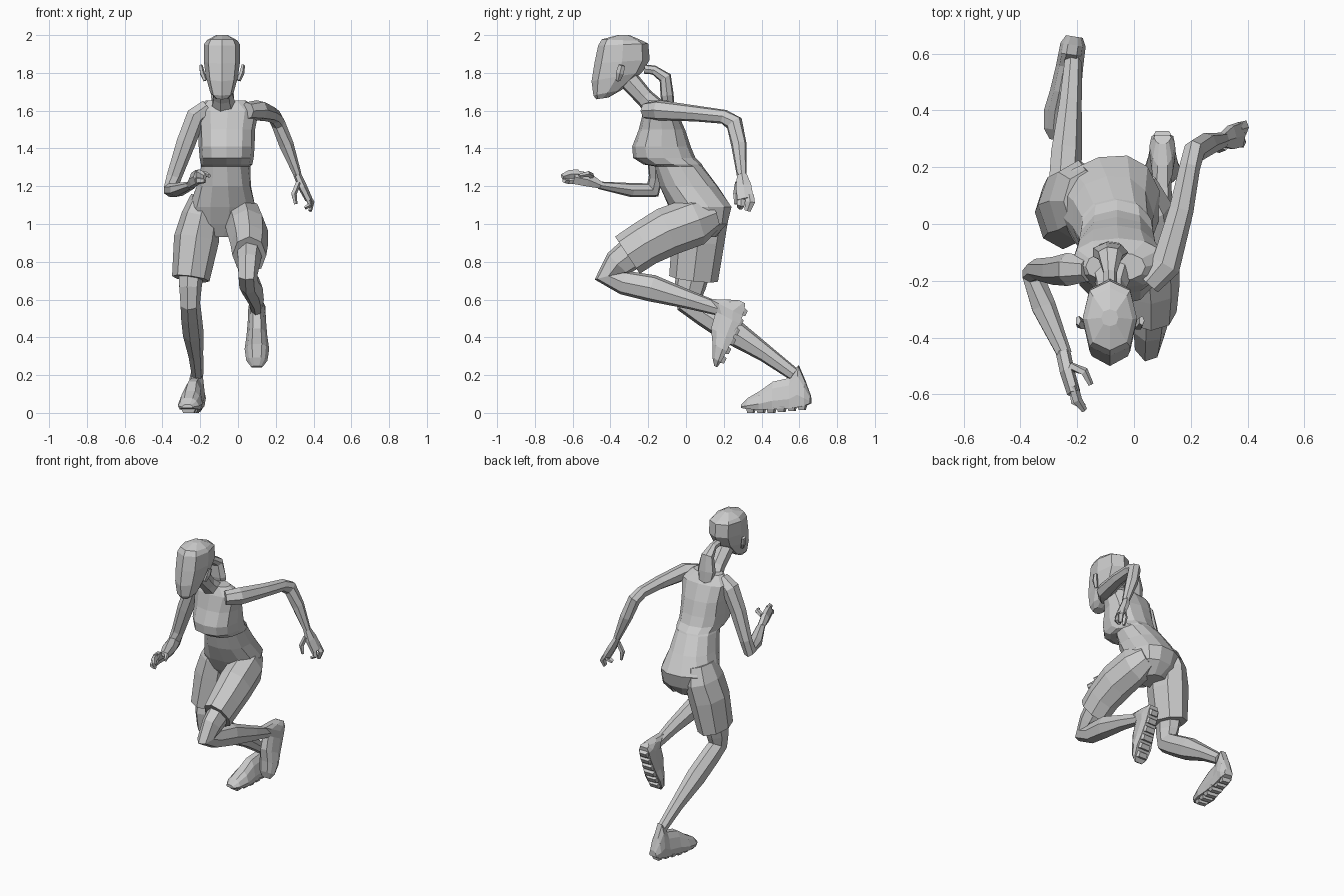
import bpy, bmesh, math
from mathutils import Vector, Matrix


def loft(name, rings):
    """Skin a list of equal-length point rings and close both ends."""
    bm = bmesh.new()
    vs = [[bm.verts.new(p) for p in r] for r in rings]
    n = len(vs[0])
    for a, b in zip(vs, vs[1:]):
        for i in range(n):
            j = (i + 1) % n
            bm.faces.new((a[i], a[j], b[j], b[i]))
    bm.faces.new(vs[0])
    bm.faces.new(vs[-1])
    bmesh.ops.recalc_face_normals(bm, faces=bm.faces)
    me = bpy.data.meshes.new(name)
    bm.to_mesh(me)
    bm.free()
    ob = bpy.data.objects.new(name, me)
    bpy.context.collection.objects.link(ob)
    return ob


def tube(name, pts, n=7, side=(1, 0, 0)):
    """Limb along points (x, y, z, radius along side, radius across)."""
    c = [Vector(p[:3]) for p in pts]
    rings = []
    for i, p in enumerate(pts):
        t = Vector()
        if i:
            t += (c[i] - c[i - 1]).normalized()
        if i < len(c) - 1:
            t += (c[i + 1] - c[i]).normalized()
        t.normalize()
        u = Vector(side)
        u = (u - t * u.dot(t)).normalized()
        v = t.cross(u)
        rings.append([c[i] + u * p[3] * math.cos(a) + v * p[-1] * math.sin(a)
                      for a in (2 * math.pi * k / n for k in range(n))])
    return loft(name, rings)


def stack(name, rows, n, power=1.0):
    """Rings (z, x centre, half width, front y, back y, twist, rise at the back)."""
    def soft(q):
        return math.copysign(abs(q) ** power, q) if abs(q) > 1e-6 else 0
    rings = []
    for z, cx, rx, y0, y1, tw, rise in rows:
        rot = Matrix.Rotation(math.radians(tw), 3, 'Z')
        mid = Vector((cx, (y0 + y1) / 2, z))
        rings.append([mid + rot @ Vector((rx * soft(math.sin(a)),
                                          -(y1 - y0) / 2 * soft(math.cos(a)),
                                          rise * (1 - math.cos(a)) / 2))
                      for a in (2 * math.pi * k / n for k in range(n))])
    return loft(name, rings)


# Torso, from crotch to shoulders
stack("torso", [
    (0.93, -0.08, 0.07, 0.00, 0.16, 0, 0),
    (1.00, -0.085, 0.16, -0.04, 0.215, 14, 0),
    (1.09, -0.085, 0.18, -0.09, 0.24, 14, 0),
    (1.20, -0.075, 0.145, -0.14, 0.17, 8, 0),
    (1.305, -0.065, 0.13, -0.165, 0.09, 3, 0),
    (1.315, -0.06, 0.136, -0.225, 0.085, 0, 0),
    (1.35, -0.06, 0.143, -0.28, 0.05, 0, 0),
    (1.41, -0.06, 0.148, -0.285, 0.025, 0, 0),
    (1.50, -0.06, 0.15, -0.25, -0.005, 0, 0),
    (1.60, -0.055, 0.165, -0.225, -0.05, 0, 0),
    (1.655, -0.065, 0.105, -0.20, -0.10, 0, 0)], 12, 0.85)

# Neck, head, ears and ponytail
tube("neck", [(-0.075, -0.15, 1.60, 0.08, 0.06), (-0.08, -0.22, 1.67, 0.055, 0.05),
              (-0.085, -0.31, 1.77, 0.057, 0.057)])
stack("head", [
    (1.66, -0.085, 0.035, -0.475, -0.41, 0, 0.01),
    (1.68, -0.085, 0.062, -0.49, -0.34, 0, 0.03),
    (1.755, -0.085, 0.085, -0.50, -0.23, 0, 0.05),
    (1.85, -0.085, 0.096, -0.485, -0.192, 0, 0.02),
    (1.945, -0.085, 0.096, -0.465, -0.20, 0, 0.01),
    (1.978, -0.085, 0.08, -0.445, -0.225, 0, -0.01),
    (2.00, -0.085, 0.03, -0.36, -0.30, 0, 0)], 8, 0.85)
for s, label in ((-1, "right"), (1, "left")):
    tube(label + "_ear", [(-0.085 + s * 0.088, -0.36, 1.76, 0.012, 0.012),
                          (-0.085 + s * 0.105, -0.35, 1.80, 0.014, 0.022),
                          (-0.085 + s * 0.112, -0.34, 1.84, 0.01, 0.018)], 5)
tube("ponytail", [(-0.085, -0.22, 1.82, 0.025), (-0.085, -0.17, 1.815, 0.025),
                  (-0.085, -0.11, 1.775, 0.045, 0.035), (-0.085, -0.10, 1.68, 0.065, 0.036),
                  (-0.085, -0.09, 1.61, 0.05, 0.03), (-0.085, -0.075, 1.55, 0.012)])

# Arms: left swings back, right is bent forward
tube("left_arm", [(0.05, -0.21, 1.60, 0.045), (0.11, -0.145, 1.602, 0.055),
                  (0.165, 0.05, 1.585, 0.045, 0.043), (0.195, 0.20, 1.568, 0.038, 0.039),
                  (0.212, 0.255, 1.535, 0.038, 0.048), (0.255, 0.28, 1.42, 0.04, 0.042),
                  (0.315, 0.295, 1.26, 0.022, 0.027)])
tube("right_arm", [(-0.16, -0.16, 1.62, 0.045), (-0.225, -0.16, 1.57, 0.055, 0.06),
                   (-0.278, -0.165, 1.43, 0.053, 0.05), (-0.34, -0.16, 1.25, 0.042, 0.038),
                   (-0.358, -0.175, 1.18, 0.038, 0.047), (-0.32, -0.29, 1.18, 0.045, 0.038),
                   (-0.245, -0.46, 1.205, 0.027, 0.02)])

# Hands: palm, curled fingers and thumb
hands = {
    "left": [
        [(0.31, 0.295, 1.27, 0.02, 0.026), (0.34, 0.305, 1.20, 0.024, 0.047),
         (0.375, 0.315, 1.13, 0.02, 0.05)],
        [(0.368, 0.335, 1.15, 0.016, 0.026), (0.391, 0.34, 1.115, 0.014, 0.026),
         (0.382, 0.325, 1.07, 0.01, 0.018)],
        [(0.365, 0.295, 1.15, 0.016, 0.024), (0.382, 0.29, 1.10, 0.014, 0.022),
         (0.355, 0.285, 1.085, 0.01, 0.015)],
        [(0.32, 0.275, 1.22, 0.016, 0.016), (0.295, 0.265, 1.16, 0.016, 0.016),
         (0.305, 0.265, 1.105, 0.01, 0.01)]],
    "right": [
        [(-0.25, -0.45, 1.205, 0.026, 0.02), (-0.235, -0.52, 1.235, 0.026, 0.042),
         (-0.212, -0.595, 1.25, 0.024, 0.043)],
        [(-0.215, -0.57, 1.265, 0.018, 0.026), (-0.20, -0.62, 1.262, 0.018, 0.024),
         (-0.175, -0.655, 1.25, 0.011, 0.016)],
        [(-0.215, -0.57, 1.235, 0.018, 0.022), (-0.21, -0.625, 1.23, 0.016, 0.02),
         (-0.175, -0.645, 1.23, 0.011, 0.014)],
        [(-0.225, -0.50, 1.255, 0.016, 0.016), (-0.175, -0.52, 1.265, 0.016, 0.016),
         (-0.152, -0.565, 1.255, 0.01, 0.01)]]}
for label, parts in hands.items():
    for part, pts in zip(("palm", "outer_fingers", "inner_fingers", "thumb"), parts):
        tube(label + "_" + part, pts, 5 if part != "palm" else 6)

# Shorts legs
tube("left_shorts_leg", [(0.00, 0.14, 1.05, 0.08, 0.085), (0.03, 0.05, 1.015, 0.105, 0.13),
                         (0.05, -0.10, 0.96, 0.11, 0.13), (0.06, -0.22, 0.895, 0.10, 0.12),
                         (0.06, -0.31, 0.835, 0.09, 0.118)], 8)
tube("right_shorts_leg", [(-0.17, 0.08, 1.14, 0.08, 0.11), (-0.195, 0.08, 1.04, 0.105, 0.145),
                          (-0.22, 0.065, 0.92, 0.12, 0.14), (-0.25, 0.04, 0.71, 0.10, 0.13)], 8)

# Bare legs: left lifted and folded, right pushing off
tube("left_leg", [(0.06, -0.28, 0.85, 0.07, 0.09), (0.055, -0.36, 0.79, 0.062, 0.08),
                  (0.05, -0.41, 0.725, 0.052, 0.078), (0.055, -0.33, 0.69, 0.053, 0.066),
                  (0.075, -0.18, 0.66, 0.056, 0.073), (0.095, 0.02, 0.598, 0.042, 0.05),
                  (0.10, 0.19, 0.545, 0.03, 0.035)])
tube("right_leg", [(-0.25, 0.04, 0.75, 0.07, 0.09), (-0.255, 0.02, 0.66, 0.062, 0.085),
                   (-0.255, 0.02, 0.58, 0.054, 0.075), (-0.25, 0.10, 0.525, 0.057, 0.07),
                   (-0.24, 0.24, 0.435, 0.057, 0.073), (-0.225, 0.42, 0.315, 0.041, 0.048),
                   (-0.215, 0.57, 0.205, 0.032, 0.036)])


# Running shoes with tread blocks: (y from heel, sole z, top z, half width)
SHOE = [(0, 0.05, 0.09, 0.03), (-0.03, 0.038, 0.17, 0.045), (-0.065, 0.03, 0.25, 0.046),
        (-0.11, 0.025, 0.185, 0.048), (-0.20, 0.02, 0.165, 0.055), (-0.27, 0.018, 0.115, 0.065),
        (-0.335, 0.02, 0.078, 0.056), (-0.37, 0.026, 0.045, 0.03)]
SHAPE = [(-0.85, 0), (-1, 0.3), (-0.75, 0.75), (-0.4, 1), (0.4, 1), (0.75, 0.75), (1, 0.3), (0.85, 0)]


def shoe(label, matrix):
    body = loft(label + "_shoe", [[(w * a, y, lo + (hi - lo) * b) for a, b in SHAPE]
                                  for y, lo, hi, w in SHOE])
    body.matrix_world = matrix
    for k in range(6):
        y = -0.045 - k * 0.055
        z = 0.034 - 0.016 * min(1, k / 3)
        w = 0.034 + 0.014 * math.sin(math.pi * k / 6)
        block = loft(label + "_tread", [
            [(s * w * f, y + d * f * 0.022, z + h) for s, d in ((-1, -1), (1, -1), (1, 1), (-1, 1))]
            for f, h in ((1, 0.01), (0.7, -0.018))])
        block.matrix_world = matrix


shoe("right", Matrix.Translation((-0.21, 0.66, 0)) @ Matrix.Rotation(math.radians(-9), 4, 'Z'))
shoe("left", Matrix.Translation((0.10, 0.353, 0.56)) @ Matrix.Rotation(math.radians(63), 4, 'X')
     @ Matrix.Diagonal((1, 1, 0.88, 1)))
